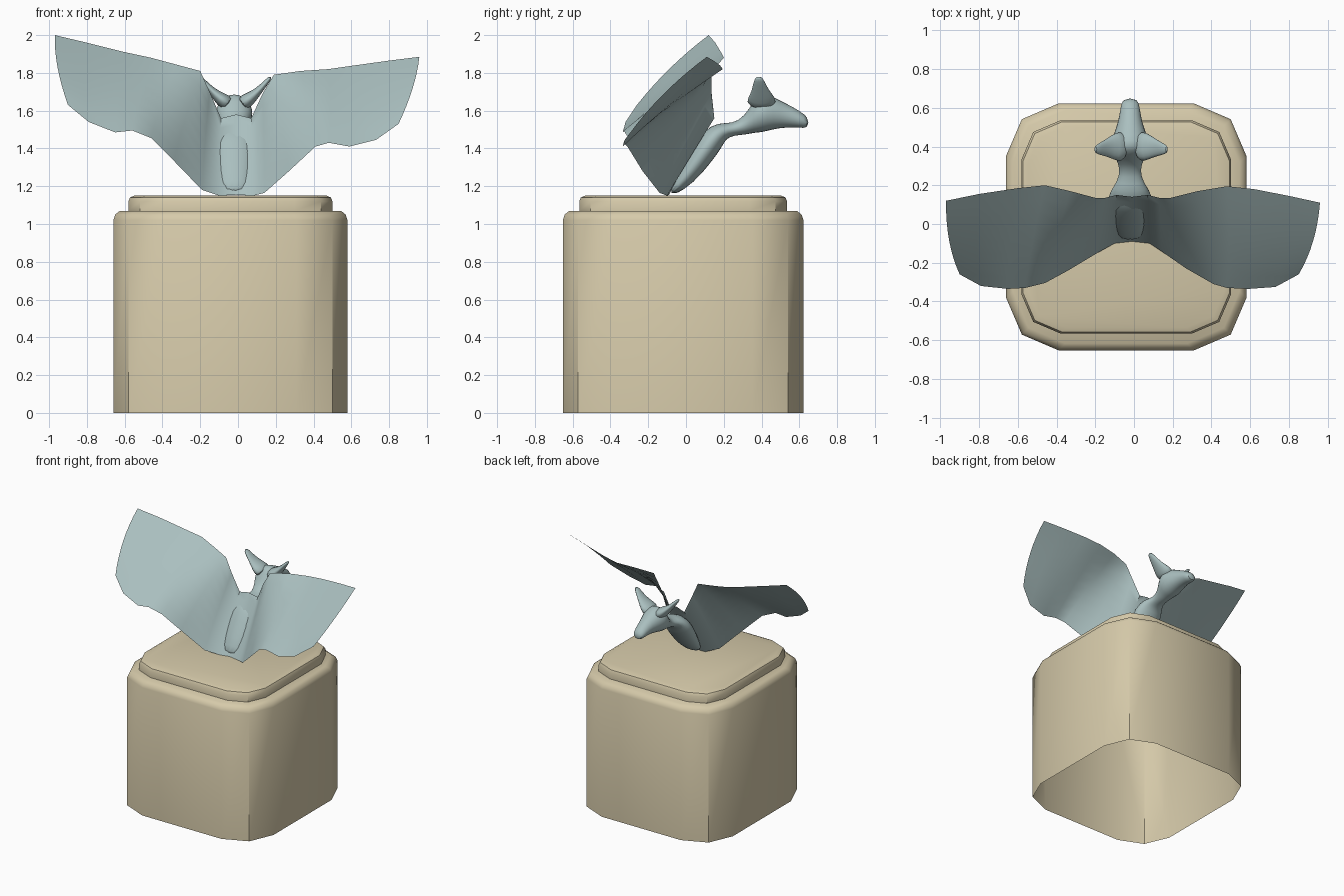
import bpy, bmesh, math
from mathutils import Vector

cube = bpy.data.objects.get("Cube")
if cube:
    bpy.data.objects.remove(cube)


def material(name, colour):
    m = bpy.data.materials.new(name)
    m.use_nodes = True
    m.diffuse_color = colour
    m.node_tree.nodes["Principled BSDF"].inputs["Base Color"].default_value = colour
    return m


stone = material("warm_stone", (0.67, 0.59, 0.40, 1))
verdigris = material("grey_green", (0.40, 0.52, 0.52, 1))


def add_rings(name, rings, mat, closed=True, caps=(True, True), angle=40, subdiv=0):
    """Skin a list of point rings (or open strips) into one object."""
    bm = bmesh.new()
    rows = [[bm.verts.new(p) for p in ring] for ring in rings]
    n = len(rows[0])
    for a, b in zip(rows, rows[1:]):
        for i in range(n if closed else n - 1):
            j = (i + 1) % n
            bm.faces.new((a[i], a[j], b[j], b[i]))
    if closed:
        if caps[0]:
            bm.faces.new(rows[0][::-1])
        if caps[1]:
            bm.faces.new(rows[-1])
    bmesh.ops.recalc_face_normals(bm, faces=bm.faces)
    mesh = bpy.data.meshes.new(name)
    bm.to_mesh(mesh)
    bm.free()
    mesh.materials.append(mat)
    ob = bpy.data.objects.new(name, mesh)
    bpy.context.collection.objects.link(ob)
    bpy.ops.object.select_all(action='DESELECT')
    ob.select_set(True)
    bpy.context.view_layer.objects.active = ob
    bpy.ops.object.shade_smooth_by_angle(angle=math.radians(angle))
    if subdiv:
        mod = ob.modifiers.new("smooth", 'SUBSURF')
        mod.levels = mod.render_levels = subdiv
    return ob


# Pedestal: rounded blocks, the lower one open underneath
def block(name, hx, hy, cut, levels, open_bottom):
    cx, cy = -0.04, -0.015
    quarter = [(0, cut), (cut * .3, cut * .3), (cut, 0)]
    rings = []
    for z, inset in levels:
        ring = []
        for sx, sy in ((1, 1), (-1, 1), (-1, -1), (1, -1)):
            corner = quarter if sx * sy > 0 else quarter[::-1]
            ring += [(cx + sx * (hx - inset - dx), cy + sy * (hy - inset - dy), z)
                     for dx, dy in corner]
        rings.append(ring)
    add_rings(name, rings, stone, caps=(not open_bottom, True))


block("pedestal", .62, .637, .27, [(0, 0), (1.02, 0), (1.05, .01), (1.07, .035)], True)
block("pedestal_top", .54, .55, .2, [(1.07, 0), (1.12, 0), (1.14, .008), (1.15, .03)], False)

# Wings: one sheet spanning leading edge to trailing edge, tip to tip
leading = [(-.97, .12, 2), (-.8, .155, 1.96), (-.6, .185, 1.91), (-.46, .2, 1.88),
           (-.33, .17, 1.845), (-.2, .135, 1.81), (-.15, .135, 1.7), (-.09, .15, 1.56),
           (-.01, .14, 1.58), (.07, .15, 1.56), (.13, .135, 1.69), (.19, .135, 1.79),
           (.33, .17, 1.81), (.48, .195, 1.82), (.62, .18, 1.84), (.8, .145, 1.865),
           (.96, .11, 1.885)]
trailing = [(-.9, -.26, 1.63), (-.79, -.32, 1.54), (-.65, -.335, 1.485), (-.56, -.33, 1.495),
            (-.46, -.305, 1.455), (-.34, -.24, 1.335), (-.19, -.15, 1.18), (-.1, -.1, 1.15),
            (-.01, -.09, 1.155), (.08, -.1, 1.15), (.14, -.14, 1.165), (.27, -.23, 1.28),
            (.41, -.31, 1.41), (.48, -.33, 1.43), (.59, -.335, 1.41), (.73, -.325, 1.445),
            (.85, -.26, 1.53)]
strips = []
for a, b in zip(leading, trailing):
    a, b = Vector(a), Vector(b)
    spread = min(1, abs(a.x))
    strip = []
    for k in range(9):
        t = k / 8
        bow = 4 * t * (1 - t) * spread
        strip.append(a.lerp(b, t) + bow * Vector((math.copysign(.02, a.x), -.015, .01)))
    strips.append(strip)
add_rings("wings", strips, verdigris, closed=False, angle=60)


def tube(name, sections, subdiv=1):
    """Loft ellipses: each section is centre, axis u, axis v."""
    rings = []
    for c, u, v in sections:
        angles = [2 * math.pi * k / 12 for k in range(12)]
        rings.append([c + u * math.cos(t) + v * math.sin(t) for t in angles])
    add_rings(name, rings, verdigris, angle=80, subdiv=subdiv)


# Body, neck and head: y, z, half width, half depth
spine = [(-.08, 1.16, .07, .02), (0, 1.25, .1, .055), (.08, 1.36, .12, .065),
         (.14, 1.45, .12, .07), (.19, 1.495, .09, .05), (.25, 1.5, .055, .032),
         (.31, 1.52, .06, .05), (.36, 1.57, .09, .09), (.4, 1.59, .105, .11),
         (.46, 1.588, .09, .09), (.53, 1.575, .062, .065), (.6, 1.555, .052, .048),
         (.65, 1.535, .04, .028)]
sections = []
for i, (y, z, w, d) in enumerate(spine):
    p, q = spine[max(i - 1, 0)], spine[min(i + 1, len(spine) - 1)]
    along = Vector((0, q[0] - p[0], q[1] - p[1])).normalized()
    if y > .3:
        along = Vector((0, 1, 0))
    sections.append((Vector((-.02, y, z)), Vector((w, 0, 0)),
                     d * along.cross(Vector((1, 0, 0)))))
tube("body_and_head", sections)

# Ears: flattened horns sweeping out and up
for side, name in ((1, "left_ear"), (-1, "right_ear")):
    ear = []
    for x, y, z, w, d in ((.03, .4, 1.63, .085, .05), (.08, .4, 1.665, .075, .035),
                          (.12, .395, 1.7, .05, .022), (.16, .388, 1.745, .033, .015),
                          (.19, .385, 1.78, .018, .01)):
        ear.append((Vector((-.015 + side * x, y, z)), Vector((0, w, 0)),
                    d * Vector((-side * .6, 0, .8))))
    tube(name, ear)
